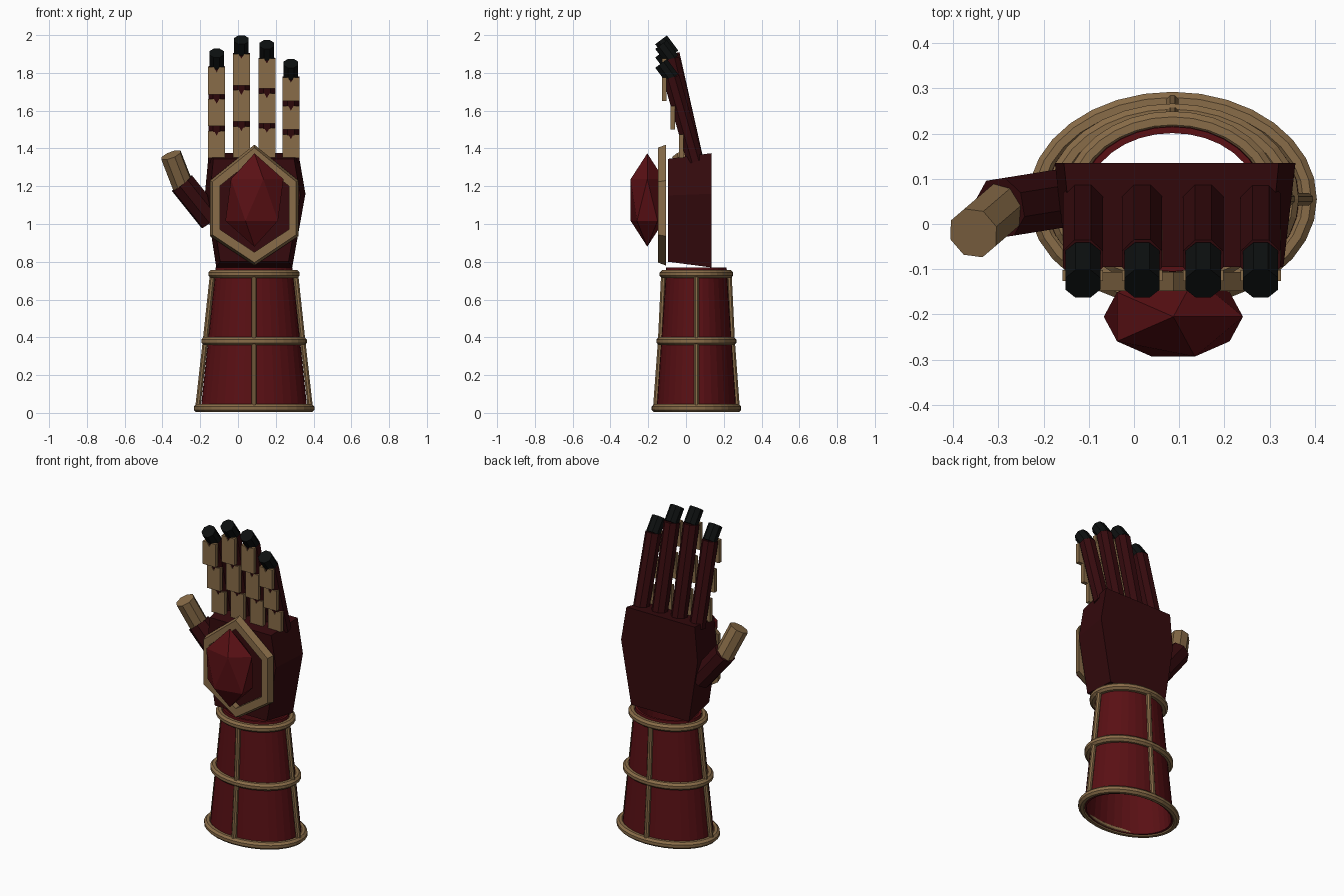
import bpy, bmesh, math
from mathutils import Vector, Matrix

cube = bpy.data.objects.get("Cube")
if cube:
    bpy.data.objects.remove(cube)


def material(name, rgb):
    m = bpy.data.materials.new(name)
    m.use_nodes = True
    m.diffuse_color = (*rgb, 1)
    bsdf = m.node_tree.nodes["Principled BSDF"]
    bsdf.inputs["Base Color"].default_value = (*rgb, 1)
    bsdf.inputs["Roughness"].default_value = 0.6
    return m


RED = material("cuff red", (0.1, 0.005, 0.007))
DARK = material("dark red", (0.035, 0.003, 0.004))
GOLD = material("antique gold", (0.25, 0.15, 0.065))
BLACK = material("fingertip black", (0.004, 0.005, 0.005))


def finish(bm, name, mat):
    bmesh.ops.recalc_face_normals(bm, faces=bm.faces[:])
    mesh = bpy.data.meshes.new(name)
    bm.to_mesh(mesh)
    bm.free()
    mesh.materials.append(mat)
    obj = bpy.data.objects.new(name, mesh)
    bpy.context.collection.objects.link(obj)
    return obj


def loft(name, loops, mat, caps=True, closed=False):
    """Skin a list of equal-length vertex loops."""
    bm = bmesh.new()
    rows = [[bm.verts.new(p) for p in loop] for loop in loops]
    n = len(rows[0])
    pairs = list(zip(rows, rows[1:])) + ([(rows[-1], rows[0])] if closed else [])
    for a, b in pairs:
        for i in range(n):
            j = (i + 1) % n
            bm.faces.new((a[i], a[j], b[j], b[i]))
    if caps and not closed:
        bm.faces.new(rows[0])
        bm.faces.new(rows[-1])
    return finish(bm, name, mat)


def rod(name, start, end, radius, mat, sides=8):
    """Flat-sided cylinder between two points."""
    start, end = Vector(start), Vector(end)
    axis = end - start
    turn = axis.to_track_quat('Z', 'Y').to_matrix().to_4x4()
    spin = Matrix.Rotation(math.pi / sides, 4, 'Z')
    bm = bmesh.new()
    bmesh.ops.create_cone(bm, cap_ends=True, segments=sides, radius1=radius,
                          radius2=radius, depth=axis.length,
                          matrix=Matrix.Translation((start + end) / 2) @ turn @ spin)
    return finish(bm, name, mat)


# Forearm cuff: an open oval tube with wall thickness
CX, CY, SEG = 0.085, 0.055, 32


def oval(rx, ry, z):
    return [(CX + rx * math.cos(math.tau * i / SEG),
             CY + ry * math.sin(math.tau * i / SEG), z) for i in range(SEG)]


WALL = 0.014
loft("cuff", [oval(0.283, 0.212, 0.01), oval(0.203, 0.16, 0.77),
              oval(0.203 - WALL, 0.16 - WALL, 0.77),
              oval(0.283 - WALL, 0.212 - WALL, 0.01)], RED, closed=True)

# Gold bands around the cuff
BANDS = [("bottom_band", 0.298, 0.216, 0.025), ("middle_band", 0.258, 0.19, 0.38),
         ("top_band", 0.22, 0.173, 0.735)]
for name, rx, ry, z in BANDS:
    r = 0.023
    section = [math.tau * (k + 0.5) / 8 for k in range(8)]
    loft(name, [oval(rx + r * math.cos(t), ry + r * math.sin(t + math.pi / 2), z + r * math.sin(t))
                for t in section], GOLD, closed=True)

# Gold ribs down the four sides of the cuff
for side, dx, dy in (("left", 1, 0), ("right", -1, 0), ("front", 0, -1), ("back", 0, 1)):
    ends = [(CX + dx * rx, CY + dy * ry, z) for _, rx, ry, z in BANDS]
    rod(side + "_lower_rib", ends[0], ends[1], 0.015, GOLD)
    rod(side + "_upper_rib", ends[1], ends[2], 0.015, GOLD)

# Hand body: a six-sided slab that narrows towards the front
outline = [(-0.115, 0.77), (0.287, 0.77), (0.357, 1.16),
           (0.32, 1.375), (-0.155, 1.375), (-0.175, 1.16)]


def scaled(points, y, s, cx, cz):
    return [(cx + (x - cx) * s, y, cz + (z - cz) * s) for x, z in points]


loft("hand_body", [scaled(outline, 0.135, 1, 0.09, 1.0725),
                   scaled(outline, -0.095, 0.9, 0.09, 1.0725)], DARK)

# Gold hexagonal frame in front of the hand
hexagon = [(0.087, 0.78), (0.32, 0.935), (0.32, 1.23),
           (0.087, 1.42), (-0.148, 1.23), (-0.148, 0.935)]
loft("gem_frame", [scaled(hexagon, y, s, 0.087, 1.1) for y, s in
                   ((-0.106, 1), (-0.148, 0.95), (-0.148, 0.78), (-0.106, 0.78))],
     GOLD, closed=True)

# Faceted gem
bm = bmesh.new()
bmesh.ops.create_icosphere(bm, subdivisions=1, radius=1,
                           matrix=Matrix.Translation((0.087, -0.205, 1.127))
                           @ Matrix.Diagonal((0.172, 0.1035, 0.247, 1)))
finish(bm, "gem", RED)


def plate(name, x, y, low, high):
    """Upright finger plate with a notch in its top edge."""
    w, notch = 0.045, 0.014
    shape = [(x - w, low), (x + w, low), (x + w, high), (x + notch, high),
             (x, high - 0.025), (x - notch, high)]
    shape.append((x - w, high))
    loft(name, [[(px, y + d, pz) for px, pz in shape] for d in (-0.012, 0.012)], GOLD)


# Fingers: leaning shaft, bent black tip and three stepped plates
FINGERS = [("index", -0.113, 1.83), ("middle", 0.018, 1.90),
           ("ring", 0.153, 1.875), ("little", 0.28, 1.775)]
for name, x, top in FINGERS:
    rod(name + "_finger", (x, 0.05, 1.33), (x, -0.078, top), 0.048, DARK)
    rod(name + "_fingertip", (x, -0.072, top - 0.005), (x, -0.132, top + 0.075), 0.042, BLACK)
    step = (top + 0.025 - 1.35) / 3
    for k in range(3):
        low = 1.35 + k * step
        plate(f"{name}_plate_{k + 1}", x, -0.024 - 0.045 * k, low, low + step - 0.025)

# Thumb: dark base and gold end joint
rod("thumb_base", (-0.14, 0.06, 1.02), (-0.296, 0.035, 1.215), 0.07, DARK)
rod("thumb_tip", (-0.285, 0.04, 1.185), (-0.355, -0.02, 1.365), 0.058, GOLD)
